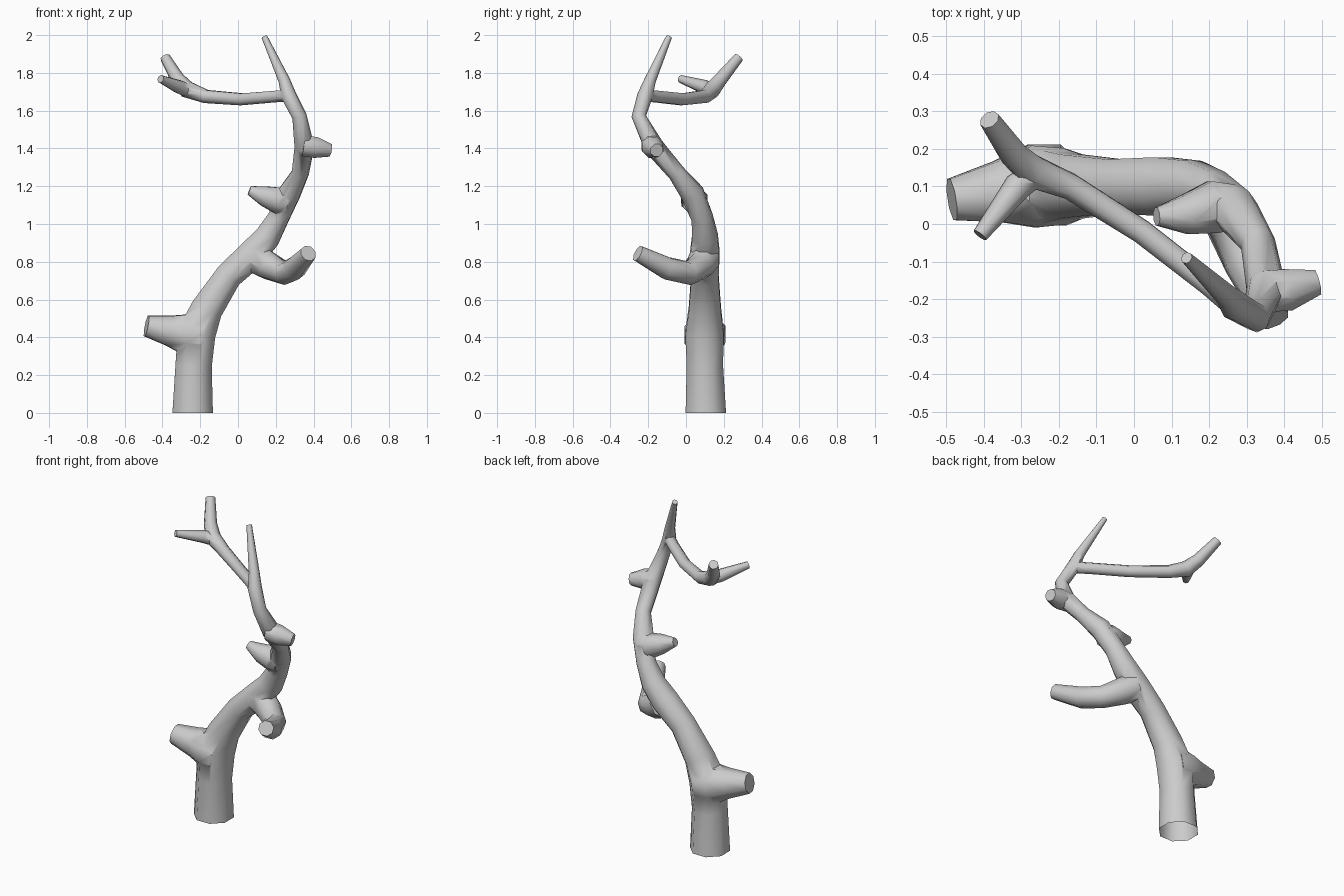
import bpy, bmesh, math
from mathutils import Vector

if "Cube" in bpy.data.objects:
    bpy.data.objects.remove(bpy.data.objects["Cube"])

SIDES = 8


def limb(name, stations):
    """Closed faceted tube through stations (x, y, z, radius)."""
    pts = [Vector(s[:3]) for s in stations]
    bm = bmesh.new()
    rings = []
    side = None
    for i, p in enumerate(pts):
        before = (p - pts[i - 1]).normalized() if i else Vector()
        after = (pts[i + 1] - p).normalized() if i < len(pts) - 1 else Vector()
        t = (before + after).normalized()
        if i == 0 and p.z == 0:
            t = Vector((0, 0, 1))
        if side is None:
            side = Vector((1, 0, 0)) if abs(t.x) < 0.7 else Vector((0, 1, 0))
        side = (side - t * side.dot(t)).normalized()
        up = t.cross(side)
        r = stations[i][3]
        rings.append([bm.verts.new(p + r * (math.cos(a) * side + math.sin(a) * up))
                      for a in [math.tau * (k + 0.5) / SIDES for k in range(SIDES)]])
    for a, b in zip(rings, rings[1:]):
        for k in range(SIDES):
            n = (k + 1) % SIDES
            bm.faces.new((a[k], a[n], b[n], b[k]))
    bm.faces.new(rings[0][::-1])
    bm.faces.new(rings[-1])
    bmesh.ops.recalc_face_normals(bm, faces=bm.faces)
    me = bpy.data.meshes.new(name)
    bm.to_mesh(me)
    bm.free()
    ob = bpy.data.objects.new(name, me)
    bpy.context.collection.objects.link(ob)
    return ob


# Main crooked stem
trunk = limb("tree_trunk", [
    (-.24, .105, 0, .116), (-.235, .10, .25, .104), (-.22, .098, .42, .11),
    (-.165, .10, .55, .092), (-.05, .10, .725, .078), (.075, .10, .84, .084),
    (.155, .10, .93, .074), (.215, .085, 1.035, .06), (.27, .035, 1.16, .064),
    (.33, -.05, 1.27, .047), (.352, -.17, 1.41, .053), (.325, -.25, 1.57, .039),
    (.268, -.217, 1.68, .041), (.245, -.19, 1.76, .031), (.14, -.09, 1.99, .016)])

# Side stumps and branches, flared where they leave the stem
branches = [
    limb("low_stump", [(-.19, .10, .40, .11), (-.27, .10, .415, .118),
                       (-.36, .085, .435, .088), (-.485, .065, .46, .06)]),
    limb("front_branch", [(.09, .10, .82, .085), (.16, .075, .78, .078),
                          (.245, .015, .74, .064), (.30, -.10, .765, .063),
                          (.372, -.255, .845, .045)]),
    limb("upper_left_stub", [(.265, .045, 1.115, .065), (.21, .045, 1.125, .075),
                             (.14, .025, 1.148, .057), (.06, .02, 1.178, .026)]),
    limb("upper_right_stub", [(.345, -.18, 1.415, .06), (.41, -.175, 1.405, .06),
                              (.488, -.155, 1.39, .036)]),
    limb("long_twig", [(.262, -.212, 1.68, .034), (.2, -.16, 1.675, .033),
                       (.02, -.02, 1.66, .034), (-.17, .10, 1.675, .037),
                       (-.27, .14, 1.712, .046), (-.32, .185, 1.768, .038),
                       (-.385, .278, 1.88, .028)]),
    limb("forked_twig", [(-.25, .145, 1.70, .036), (-.31, .10, 1.725, .038),
                         (-.41, -.03, 1.768, .021)]),
]

# Fuse into one skin
for b in branches:
    m = trunk.modifiers.new(b.name, 'BOOLEAN')
    m.operation = 'UNION'
    m.solver = 'EXACT'
    m.object = b
dg = bpy.context.evaluated_depsgraph_get()
me = bpy.data.meshes.new_from_object(trunk.evaluated_get(dg))
trunk.modifiers.clear()
trunk.data = me
for b in branches:
    bpy.data.objects.remove(b)

# Open the foot and smooth the bark
bm = bmesh.new()
bm.from_mesh(me)
foot = [f for f in bm.faces if all(v.co.z < 1e-4 for v in f.verts)]
bmesh.ops.delete(bm, geom=foot, context='FACES_ONLY')
bm.to_mesh(me)
bm.free()
me.shade_smooth()
me.set_sharp_from_angle(angle=math.radians(50))
